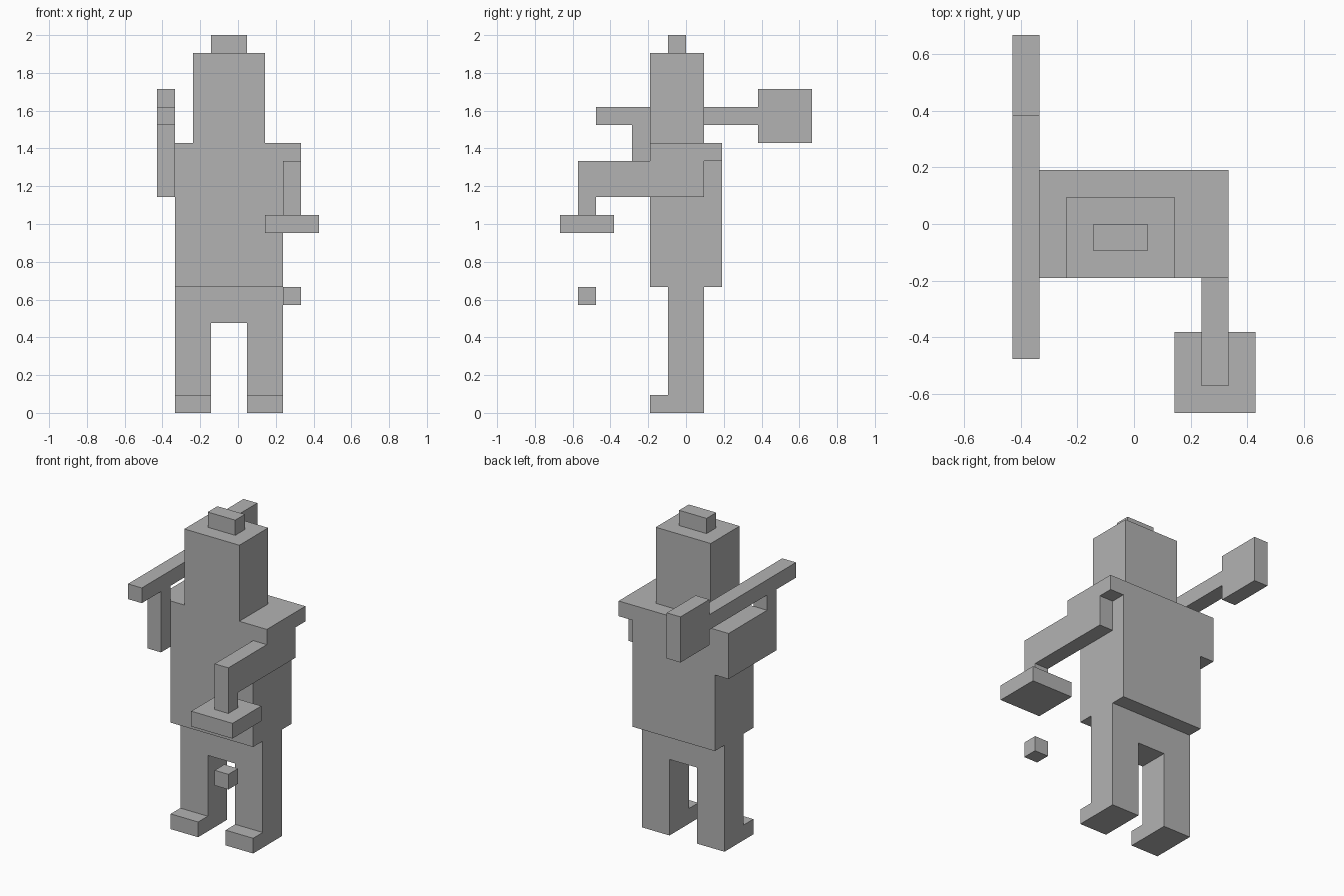
import bpy
import bmesh
from mathutils import Vector

U = 2 / 21  # one block of the model's cubic grid

cube = bpy.data.objects.get("Cube")
if cube:
    bpy.data.objects.remove(cube, do_unlink=True)

grey = bpy.data.materials.new("plain_grey")
grey.use_nodes = True
colour = (0.45, 0.45, 0.45, 1)
grey.diffuse_color = colour
grey.node_tree.nodes["Principled BSDF"].inputs["Base Color"].default_value = colour


def slab(name, plane, outline, start, end):
    """Extrude an outline, in grid blocks, from start to end.
    Plane XZ is pushed along y, plane YZ is pushed along x."""
    def place(a, b, depth):
        return Vector((a, depth, b) if plane == "XZ" else (depth, a, b)) * U

    bm = bmesh.new()
    face = bm.faces.new([bm.verts.new(place(a, b, start)) for a, b in outline])
    extruded = bmesh.ops.extrude_face_region(bm, geom=[face])
    moved = [g for g in extruded["geom"] if isinstance(g, bmesh.types.BMVert)]
    bmesh.ops.translate(bm, verts=moved, vec=place(0, 0, end - start))
    bmesh.ops.recalc_face_normals(bm, faces=bm.faces)
    mesh = bpy.data.meshes.new(name)
    bm.to_mesh(mesh)
    bm.free()
    mesh.materials.append(grey)
    obj = bpy.data.objects.new(name, mesh)
    bpy.context.collection.objects.link(obj)
    return obj


def box(name, x, y, z):
    outline = [(x[0], z[0]), (x[1], z[0]), (x[1], z[1]), (x[0], z[1])]
    return slab(name, "XZ", outline, *y)


# Legs with the hips, as one arch
slab("legs", "XZ", [(-3.5, 0), (-1.5, 0), (-1.5, 5), (0.5, 5),
                    (0.5, 0), (2.5, 0), (2.5, 7), (-3.5, 7)], -1, 1)
for side, x in (("right", -3.5), ("left", 0.5)):
    box(side + "_foot", (x, x + 2), (-2, -1), (0, 1))

# Torso with the overhanging left shoulder
slab("torso", "XZ", [(-3.5, 7), (2.5, 7), (2.5, 14), (3.5, 14),
                     (3.5, 15), (-3.5, 15)], -2, 2)

# Head and top knob
box("head", (-2.5, 1.5), (-2, 1), (15, 20))
box("head_knob", (-1.5, 0.5), (-1, 0), (20, 21))

# Left arm reaching forward, bent down to a flat plate
slab("left_arm", "YZ", [(1, 14), (-6, 14), (-6, 11), (-5, 11),
                        (-5, 12), (1, 12)], 2.5, 3.5)
box("held_plate", (1.5, 4.5), (-7, -4), (10, 11))
box("floating_block", (2.5, 3.5), (-6, -5), (6, 7))

# Right arm with raised forearm, carrying a paddle over the shoulder
slab("right_arm", "YZ", [(2, 12), (2, 15), (-2, 15), (-2, 16),
                         (-3, 16), (-3, 12)], -4.5, -3.5)
slab("shoulder_paddle", "YZ", [(-5, 16), (4, 16), (4, 15), (7, 15),
                               (7, 18), (4, 18), (4, 17), (-5, 17)], -4.5, -3.5)
